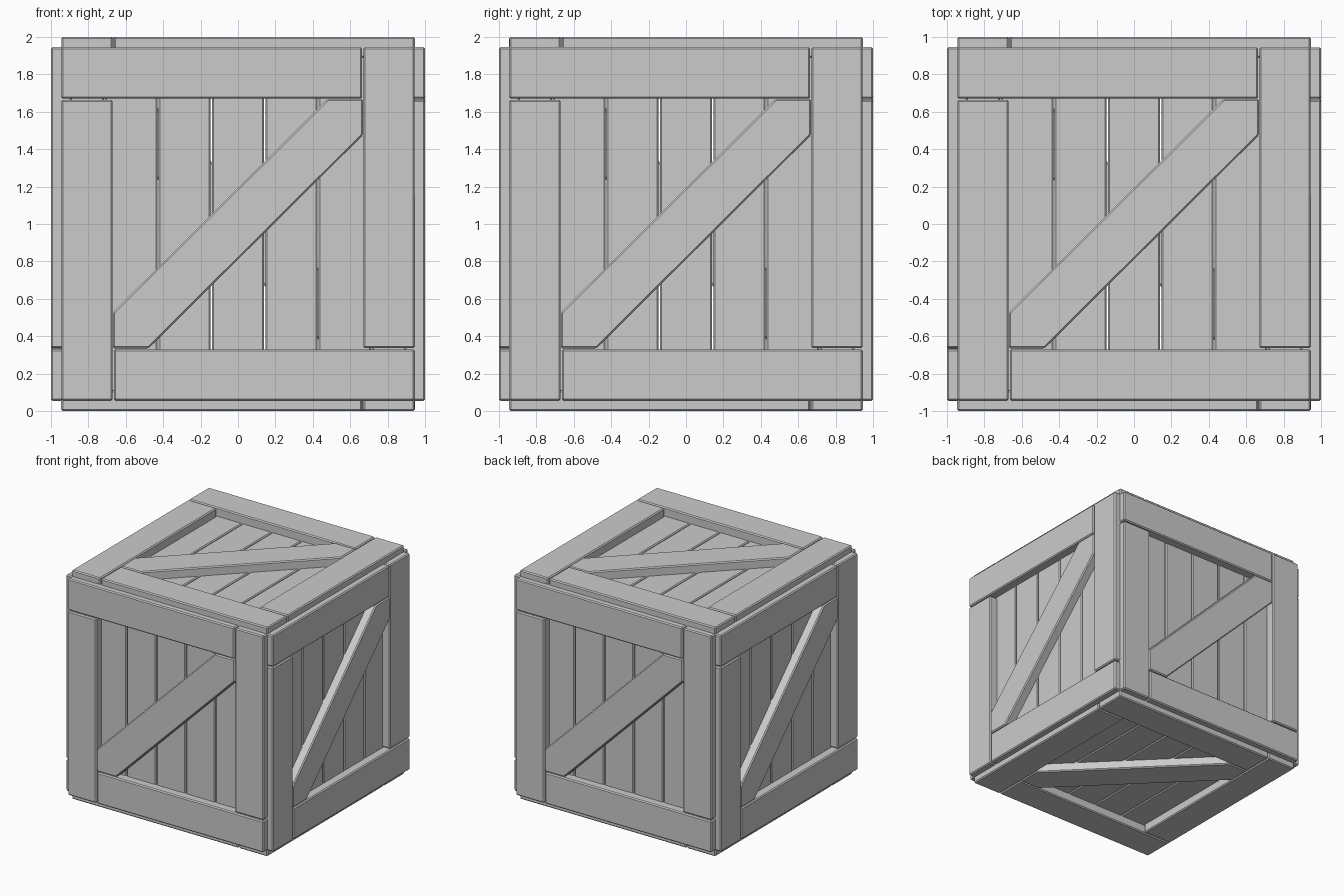
import bpy, bmesh
from math import pi
from mathutils import Matrix, Vector

if "Cube" in bpy.data.objects:
    bpy.data.objects.remove(bpy.data.objects["Cube"])

OUTER, FLOOR, BACK = 1.0, 0.925, 0.87   # frame face, plank face, plank back


def prism(name, outline, depth0, depth1, bevel):
    """Extrude a (u, v) outline outward toward -y and chamfer its edges."""
    bm = bmesh.new()
    face = bm.faces.new([bm.verts.new((u, -depth0, v)) for u, v in outline])
    ext = bmesh.ops.extrude_face_region(bm, geom=[face])
    verts = [g for g in ext["geom"] if isinstance(g, bmesh.types.BMVert)]
    bmesh.ops.translate(bm, verts=verts, vec=Vector((0, depth0 - depth1, 0)))
    bmesh.ops.recalc_face_normals(bm, faces=bm.faces)
    bmesh.ops.bevel(bm, geom=list(bm.edges), offset=bevel, segments=1,
                    profile=0.5, affect='EDGES')
    mesh = bpy.data.meshes.new(name)
    bm.to_mesh(mesh)
    bm.free()
    return mesh


def rect(u0, u1, v0, v1):
    return [(u0, v0), (u1, v0), (u1, v1), (u0, v1)]


# Frame board: one piece, repeated as a pinwheel on each panel
board = prism("frame_board", rect(-0.945, -0.67, -0.945, 0.663), 0.89, OUTER, 0.009)

# Diagonal brace with clipped ends
brace = prism("brace", [(-0.668, -0.665), (-0.478, -0.665), (0.668, 0.475),
                        (0.668, 0.668), (0.478, 0.668), (-0.668, -0.472)],
              0.90, OUTER, 0.009)

# Recessed planks
pitch = 2 / 7
planks = []
for i in range(-3, 4):
    u0 = max(i * pitch - 0.14, -0.9)
    u1 = min(i * pitch + 0.14, 0.9)
    planks.append(prism("plank", rect(u0, u1, -0.9, 0.9), BACK, FLOOR, 0.008))

# Six panels, each a rotation of the front one about the crate centre
panels = {
    "front": Matrix.Identity(4),
    "right": Matrix.Rotation(pi / 2, 4, 'Z'),
    "back": Matrix.Rotation(pi, 4, 'Z'),
    "left": Matrix.Rotation(-pi / 2, 4, 'Z'),
    "top": Matrix.Rotation(-pi / 2, 4, 'X'),
    "bottom": Matrix.Rotation(pi / 2, 4, 'X'),
}
lift = Matrix.Translation((0, 0, 1))


def place(name, mesh, matrix):
    ob = bpy.data.objects.new(name, mesh)
    bpy.context.collection.objects.link(ob)
    ob.matrix_world = matrix


for side, rot in panels.items():
    m = lift @ rot
    for k in range(4):
        place(f"{side}_frame_board_{k + 1}", board, m @ Matrix.Rotation(k * pi / 2, 4, 'Y'))
    place(f"{side}_brace", brace, m)
    for k, plank in enumerate(planks):
        place(f"{side}_plank_{k + 1}", plank, m)
